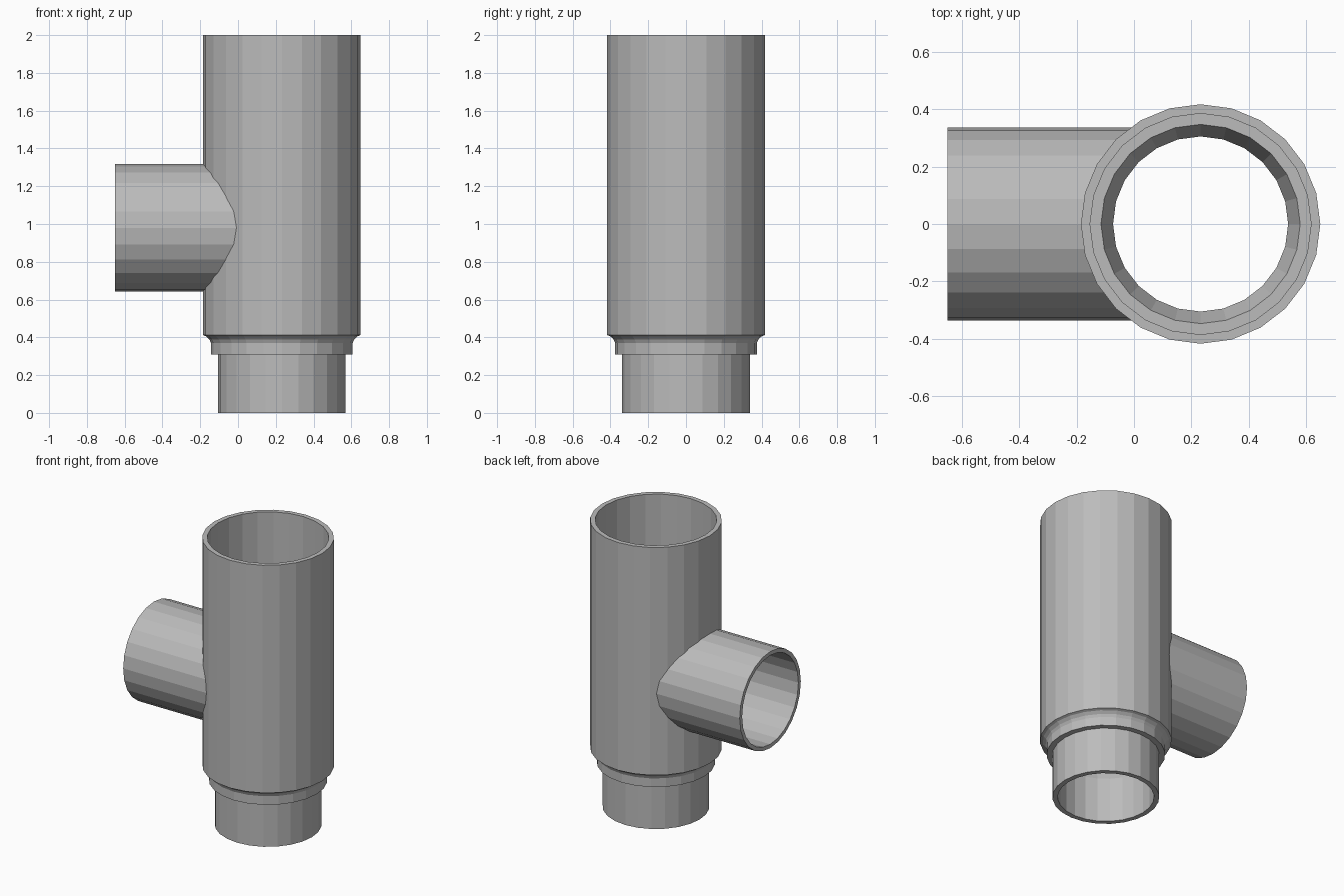
import bpy, bmesh, math
from mathutils import Matrix, Vector

cube = bpy.data.objects.get("Cube")
if cube:
    bpy.data.objects.remove(cube, do_unlink=True)

SIDES = 24
AXIS_X = 0.232      # main pipe axis
BRANCH_Z = 0.98     # branch pipe axis height
R_OUT, R_IN = 0.417, 0.385
B_OUT, B_IN = 0.337, 0.31

grey = bpy.data.materials.new("plain_grey")
grey.use_nodes = True
grey.diffuse_color = (0.5, 0.5, 0.5, 1)
grey.node_tree.nodes["Principled BSDF"].inputs["Base Color"].default_value = (0.5, 0.5, 0.5, 1)


def lathe(name, profile, matrix):
    """Revolve a closed (radius, height) profile; radius 0 becomes a pole."""
    bm = bmesh.new()
    verts = [bm.verts.new((r, 0, z)) for r, z in profile]
    edges = [bm.edges.new((verts[i], verts[(i + 1) % len(verts)]))
             for i in range(len(verts))
             if profile[i][0] or profile[(i + 1) % len(verts)][0]]
    bmesh.ops.spin(bm, geom=verts + edges, cent=(0, 0, 0), axis=(0, 0, 1),
                   angle=math.tau, steps=SIDES)
    bmesh.ops.remove_doubles(bm, verts=bm.verts, dist=0.0005)
    bmesh.ops.recalc_face_normals(bm, faces=bm.faces)
    mesh = bpy.data.meshes.new(name)
    bm.to_mesh(mesh)
    bm.free()
    mesh.transform(matrix)
    mesh.materials.append(grey)
    obj = bpy.data.objects.new(name, mesh)
    bpy.context.collection.objects.link(obj)
    return obj


def cut(obj, cutter):
    mod = obj.modifiers.new("cut", "BOOLEAN")
    mod.operation = "DIFFERENCE"
    mod.solver = "EXACT"
    mod.object = cutter
    cutter.hide_render = True


def rod(radius, low, high):
    return [(0, low), (radius, low), (radius, high), (0, high)]


upright = Matrix.Translation((AXIS_X, 0, 0))
# Local z of the branch points along -x
sideways = Matrix.Translation(Vector((AXIS_X, 0, BRANCH_Z))) @ Matrix.Rotation(-math.pi / 2, 4, "Y")
B_LEN = AXIS_X + 0.65

# Main pipe with flared collar, inner ledge and narrow spigot
body = lathe("main_pipe", [
    (0.305, 0), (0.338, 0), (0.338, 0.31), (0.375, 0.31), (0.375, 0.37),
    (0.383, 0.388), (0.4, 0.405), (R_OUT, 0.412), (R_OUT, 2),
    (R_IN, 2), (R_IN, 0.425), (0.347, 0.425), (0.305, 0.31)], upright)

# Side branch pipe
branch = lathe("branch_pipe", [(B_IN, 0.1), (B_OUT, 0.1), (B_OUT, B_LEN), (B_IN, B_LEN)], sideways)

# Open the bore through the wall and trim the branch to the main pipe
bore = lathe("bore_cutter", rod(B_IN, 0.05, B_LEN + 0.1), sideways)
trim = lathe("trim_cutter", rod(R_OUT, 0.2, 1.8), upright)
cut(body, bore)
cut(branch, trim)

# Bake the cuts and drop the cutters
bpy.context.view_layer.update()
graph = bpy.context.evaluated_depsgraph_get()
baked = {o: bpy.data.meshes.new_from_object(o.evaluated_get(graph)) for o in (body, branch)}
for obj, mesh in baked.items():
    obj.modifiers.clear()
    obj.data = mesh
for cutter in (bore, trim):
    bpy.data.objects.remove(cutter, do_unlink=True)
